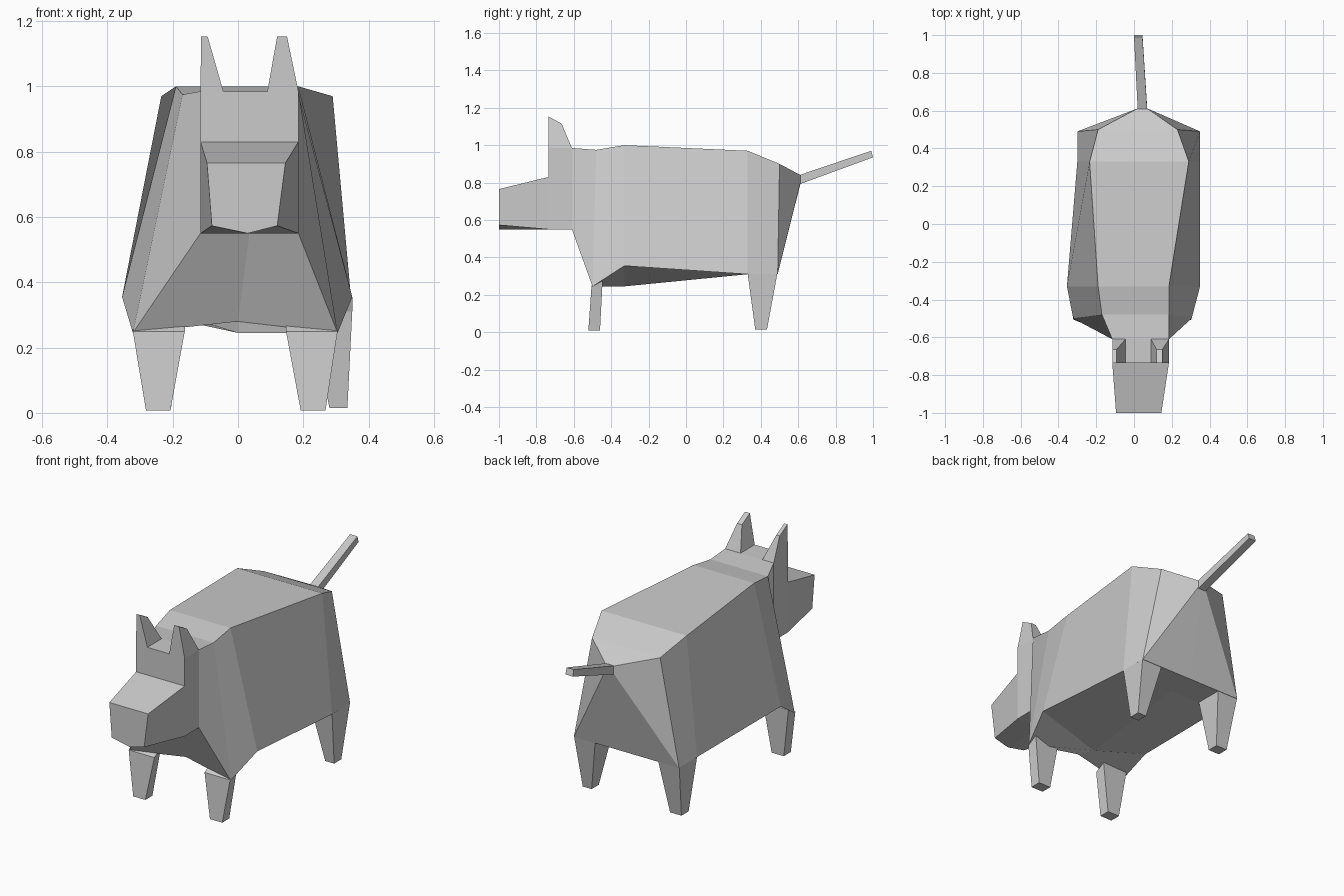
import bpy, bmesh

if "Cube" in bpy.data.objects:
    bpy.data.objects.remove(bpy.data.objects["Cube"])


def loft(name, rings):
    """Skin a closed solid through rings that share a point count."""
    bm = bmesh.new()
    rows = [[bm.verts.new(p) for p in ring] for ring in rings]
    n = len(rows[0])
    for a, b in zip(rows, rows[1:]):
        for i in range(n):
            j = (i + 1) % n
            bm.faces.new((a[i], a[j], b[j], b[i]))
    bm.faces.new(rows[0])
    bm.faces.new(rows[-1])
    bmesh.ops.remove_doubles(bm, verts=bm.verts, dist=0.0005)
    bmesh.ops.recalc_face_normals(bm, faces=bm.faces)
    mesh = bpy.data.meshes.new(name)
    bm.to_mesh(mesh)
    bm.free()
    obj = bpy.data.objects.new(name, mesh)
    bpy.context.collection.objects.link(obj)
    return obj


def section(top, bottom, mid):
    """Five-sided section: top (x0, x1, y, z), bottom (x0, x1, y, z), keel (x, y, z)."""
    a, b, y, z = top
    c, d, v, w = bottom
    return [(a, y, z), (b, y, z), (d, v, w), mid, (c, v, w)]


def rect(x0, x1, y0, y1, zf, zb=None):
    """Horizontal rectangle with front and back heights."""
    zb = zf if zb is None else zb
    return [(x0, y0, zf), (x1, y0, zf), (x1, y1, zb), (x0, y1, zb)]


# Head and torso, from snout tip to tail root
loft("body", [
    section((-.095, .145, -1, .765), (-.08, .12, -1, .573), (.03, -1, .55)),
    section((-.115, .185, -.735, .83), (-.115, .185, -.735, .55), (.035, -.735, .55)),
    section((-.115, .185, -.735, .985), (-.115, .185, -.735, .55), (.035, -.735, .55)),
    section((-.115, .185, -.61, .985), (-.115, .185, -.61, .55), (.035, -.61, .55)),
    section((-.17, .185, -.48, .975), (-.322, .305, -.5, .245), (0, -.46, .28)),
    section((-.19, .185, -.33, 1.0), (-.355, .35, -.33, .355), (0, -.33, .245)),
    section((-.235, .29, .33, .97), (-.3, .35, .33, .31), (.02, .33, .31)),
    section((-.19, .23, .5, .9), (-.3, .35, .49, .31), (.02, .49, .31)),
    section((.02, .07, .612, .84), (.02, .07, .612, .8), (.045, .612, .795)),
])

# Pointed ears, flush with the forehead
for side, base, tip in (("left", (-.115, -.045), (-.113, -.093)),
                        ("right", (.09, .185), (.12, .15))):
    loft(side + "_ear", [rect(*base, -.735, -.61, .985),
                         rect(*tip, -.735, -.665, 1.153, 1.115)])

# Tapered front legs
for side, top, foot in (("left", (-.322, -.163), (-.282, -.207)),
                        ("right", (.147, .305), (.192, .268))):
    loft("front_leg_" + side, [rect(*top, -.505, -.445, .25, .29),
                               rect(*foot, -.522, -.46, .008)])

# Tapered hind legs
for side, top, foot in (("left", (-.3, -.17), (-.275, -.205)),
                        ("right", (.35, .22), (.335, .28))):
    loft("hind_leg_" + side, [rect(*top, .33, .488, .312),
                              rect(*foot, .37, .433, .015)])

# Straight raised tail
loft("tail", [
    [(.02, .6, .838), (.07, .6, .838), (.07, .612, .793), (.02, .612, .793)],
    [(0, .99, .97), (.045, .99, .97), (.045, 1, .935), (0, 1, .935)],
])
